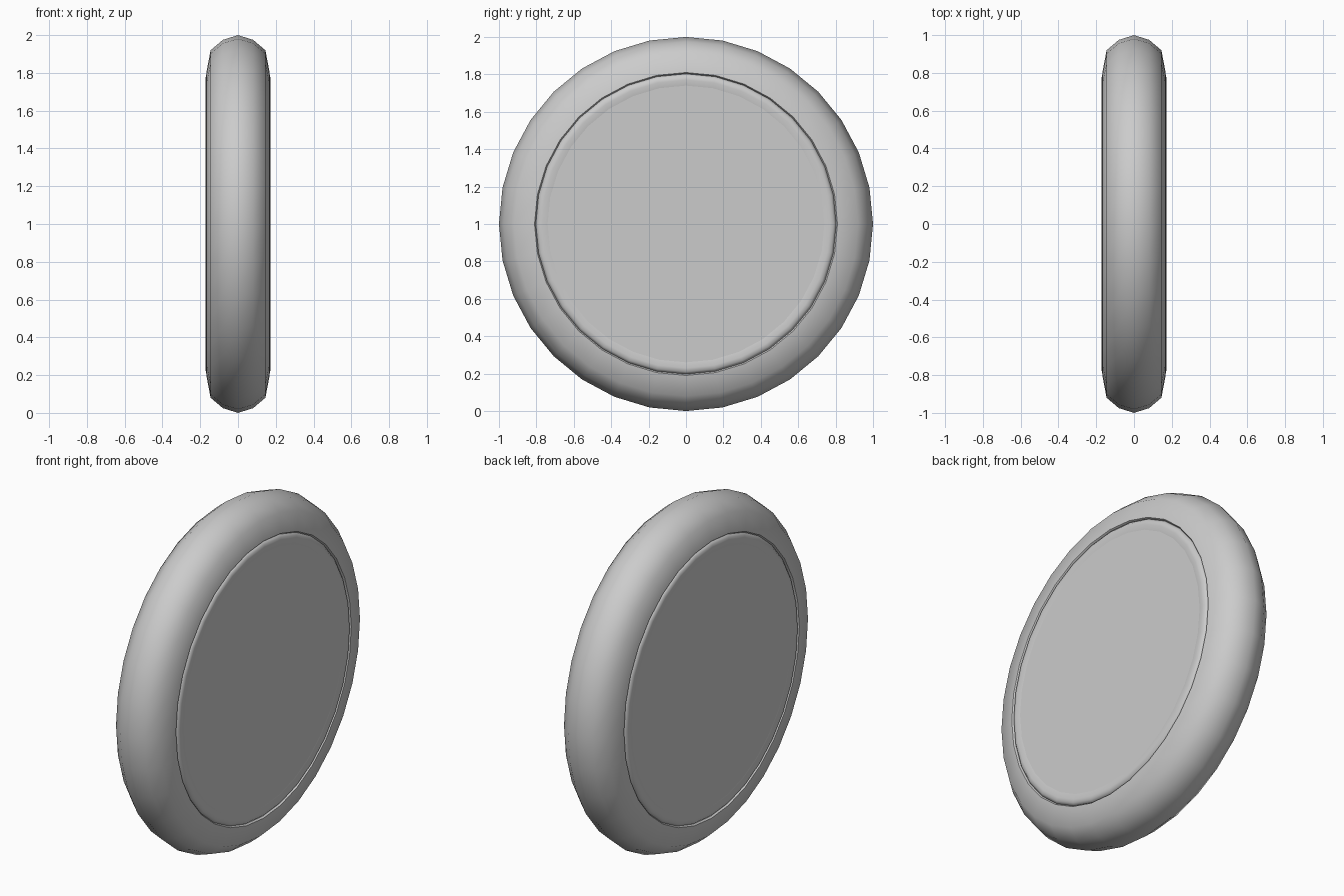
import bpy, bmesh
from math import sin, cos, pi, radians

if "Cube" in bpy.data.objects:
    bpy.data.objects.remove(bpy.data.objects["Cube"])

SEG = 32


def lathe(name, profile, closed=False, smooth=True):
    """Revolve (x, radius) points around the x axis at height 1."""
    bm = bmesh.new()
    rings = []
    for x, r in profile:
        rings.append([bm.verts.new((x, r * sin(2 * pi * i / SEG),
                                    1 + r * cos(2 * pi * i / SEG)))
                      for i in range(SEG)])
    pairs = list(zip(rings, rings[1:]))
    if closed:
        pairs.append((rings[-1], rings[0]))
    else:
        bm.faces.new(rings[0])
        bm.faces.new(rings[-1])
    for a, b in pairs:
        for i in range(SEG):
            j = (i + 1) % SEG
            bm.faces.new((a[i], a[j], b[j], b[i]))
    bmesh.ops.recalc_face_normals(bm, faces=bm.faces[:])
    mesh = bpy.data.meshes.new(name)
    bm.to_mesh(mesh)
    bm.free()
    ob = bpy.data.objects.new(name, mesh)
    bpy.context.collection.objects.link(ob)
    if smooth:
        bpy.ops.object.select_all(action='DESELECT')
        ob.select_set(True)
        bpy.context.view_layer.objects.active = ob
        bpy.ops.object.shade_smooth_by_angle(angle=radians(50))
    return ob


def mirrored(half):
    """Extend a half profile (x > 0) to the other side."""
    return half + [(-x, r) for x, r in reversed(half)]


# Rounded tyre with a small lip on each side
outer = [(0.08, 0.975), (0.145, 0.92), (0.166, 0.81), (0.157, 0.803)]
lathe("tyre", [(0, 1.0)] + mirrored(outer), closed=True)

# Raised bead around each wheel face
bead = [(0.157, 0.803), (0.169, 0.79), (0.172, 0.77), (0.167, 0.74)]
lathe("rim", mirrored(bead), closed=True)

# Flat wheel disc filling the rim
lathe("wheel_disc", [(0.167, 0.74), (-0.167, 0.74)], smooth=False)
